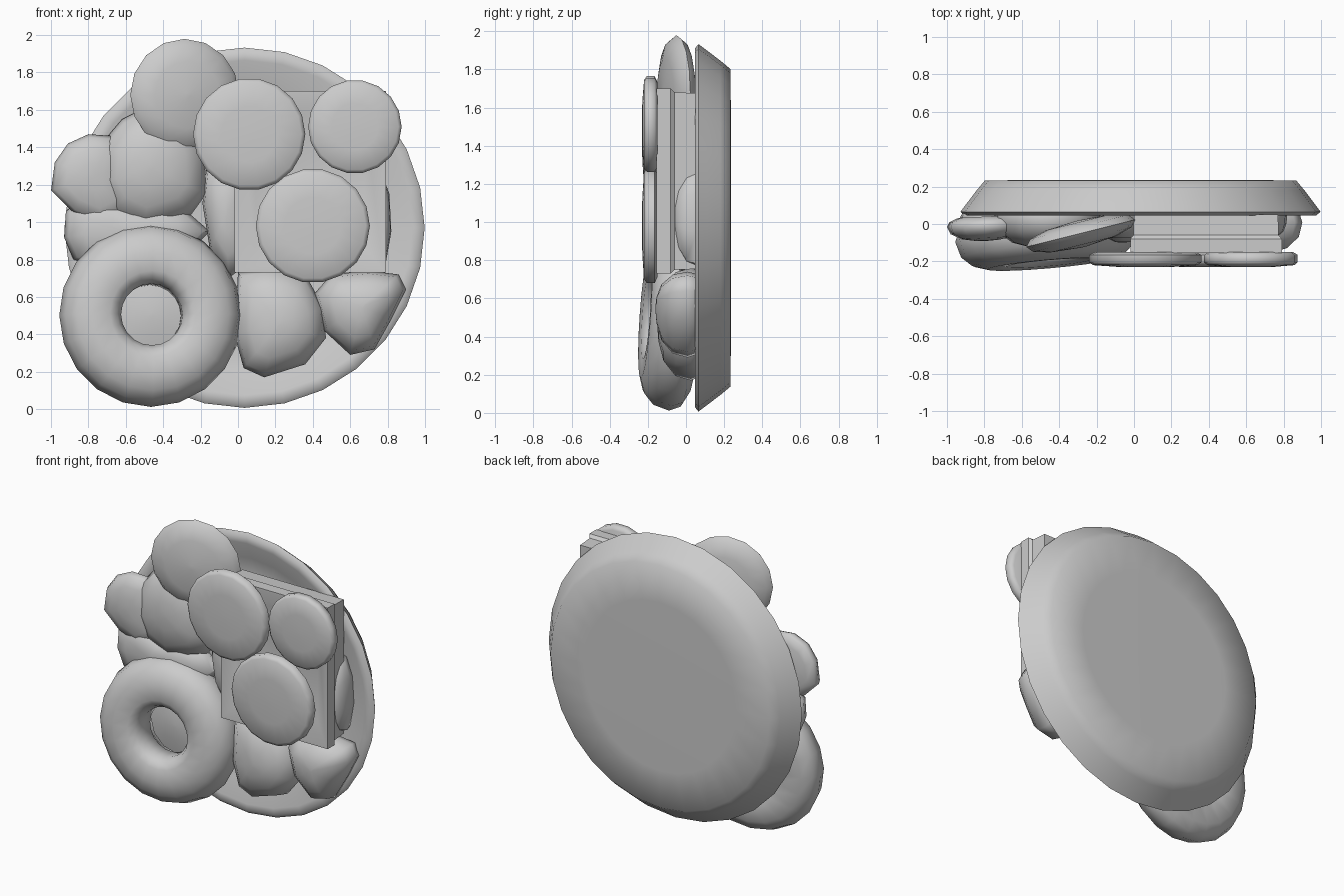
import bpy, bmesh, math
from mathutils import Matrix, Vector


def circle(r, n=20):
    return [(r * math.cos(2 * math.pi * i / n), r * math.sin(2 * math.pi * i / n)) for i in range(n)]


def loft(name, centre, outline, profile, tilt_x=0, tilt_z=0, ring=False, angle=60):
    """Stack scaled copies of an x-z outline along y; profile holds (scale, y)."""
    bm = bmesh.new()
    m = (Matrix.Translation(Vector(centre)) @ Matrix.Rotation(math.radians(tilt_z), 4, 'Z')
         @ Matrix.Rotation(math.radians(tilt_x), 4, 'X'))
    loops = [[bm.verts.new(m @ Vector((x * s, y, z * s))) for x, z in outline] for s, y in profile]
    n = len(outline)
    pairs = list(zip(loops, loops[1:]))
    if ring:
        pairs.append((loops[-1], loops[0]))
    for a, b in pairs:
        for i in range(n):
            j = (i + 1) % n
            bm.faces.new((a[i], a[j], b[j], b[i]))
    if not ring:
        bm.faces.new(loops[0])
        bm.faces.new(loops[-1])
    bmesh.ops.recalc_face_normals(bm, faces=bm.faces)
    me = bpy.data.meshes.new(name)
    bm.to_mesh(me)
    bm.free()
    ob = bpy.data.objects.new(name, me)
    bpy.context.collection.objects.link(ob)
    bpy.ops.object.select_all(action='DESELECT')
    ob.select_set(True)
    bpy.context.view_layer.objects.active = ob
    bpy.ops.object.shade_smooth_by_angle(angle=math.radians(angle))
    return ob


def pillow(name, points, front, back, **kw):
    """Rounded lump with an outline given in world x, z."""
    cx = sum(p[0] for p in points) / len(points)
    cz = sum(p[1] for p in points) / len(points)
    d = back - front
    prof = [(0.7, back), (0.93, back - 0.15 * d), (1, back - 0.35 * d), (0.92, back - 0.65 * d),
            (0.65, front + 0.12 * d), (0.3, front + 0.02 * d), (0.05, front)]
    return loft(name, (cx, 0, cz), [(x - cx, z - cz) for x, z in points], prof, **kw)


# Plate standing on its edge, dish facing the front
loft("plate", (0.035, 0, 0.97), circle(0.963, 28),
     [(0.02, 0.236), (0.6, 0.236), (0.865, 0.232), (0.91, 0.18), (0.965, 0.11), (1, 0.065), (0.975, 0.046),
      (0.93, 0.046), (0.8, 0.10), (0.7, 0.11), (0.02, 0.11)])

# Ring pastry with a broad flat front, leaning against the plate
tube = [(0.19, -0.1), (0.23, -0.125), (0.33, -0.13), (0.41, -0.105), (0.465, -0.055), (0.49, 0.03),
        (0.465, 0.09), (0.4, 0.125), (0.24, 0.125), (0.165, 0.05), (0.165, -0.05)]
loft("ring_pastry", (-0.465, -0.085, 0.503), circle(1, 20), tube, tilt_x=-4, tilt_z=5, ring=True)
# Filling seen through the hole
loft("ring_filling", (-0.465, 0, 0.503), circle(0.2, 12), [(1, 0.04), (1, 0.0), (0.5, -0.02), (0.05, -0.025)])

# Square slab with a recessed front
loft("square_slab", (0.385, 0, 1.215), [(-0.405, -0.485), (0.405, -0.485), (0.405, 0.485), (-0.405, 0.485)],
     [(0.95, 0.05), (0.96, -0.06), (1, -0.08), (1, -0.155), (0.97, -0.155), (0.72, -0.1)], angle=30)

# Three round slices on the slab
for name, x, z, r in (("slice_left", 0.06, 1.47, 0.3), ("slice_right", 0.625, 1.51, 0.25),
                      ("slice_lower", 0.4, 0.98, 0.305)):
    loft(name, (x, 0, z), circle(r, 18),
         [(0.9, -0.15), (1, -0.165), (1, -0.205), (0.93, -0.22), (0.5, -0.229), (0.05, -0.231)])

# Tilted lens-shaped biscuit at the top left
loft("top_biscuit", (-0.285, -0.05, 1.68), circle(0.3, 16),
     [(0.05, 0.07), (0.6, 0.06), (0.9, 0.035), (1, 0), (0.9, -0.035), (0.6, -0.06), (0.05, -0.075)], tilt_z=14)

# Lumps of food on the left
pillow("left_lump", [(-0.75, 1.2), (-0.73, 1.42), (-0.62, 1.55), (-0.48, 1.62), (-0.3, 1.58), (-0.18, 1.4),
                     (-0.17, 1.15), (-0.25, 1.04), (-0.5, 0.96), (-0.68, 1.05)], -0.13, 0.12)
pillow("far_left_lump", [(-1.0, 1.17), (-0.98, 1.32), (-0.91, 1.42), (-0.8, 1.47), (-0.66, 1.46), (-0.58, 1.3),
                         (-0.58, 1.05), (-0.72, 0.98), (-0.88, 1.05)], -0.09, 0.04, tilt_z=3)
pillow("lower_left_lump", [(-0.93, 0.92), (-0.92, 1.06), (-0.8, 1.14), (-0.55, 1.08), (-0.3, 1.08), (-0.15, 0.95),
                           (-0.3, 0.8), (-0.7, 0.75), (-0.88, 0.8)], -0.08, 0.1)
pillow("middle_lump", [(-0.19, 1.1), (-0.17, 1.28), (-0.05, 1.36), (0.08, 1.25), (0.08, 0.8), (-0.05, 0.7),
                       (-0.15, 0.85)], -0.1, 0.12)

# Lumps of food at the bottom right
pillow("bottom_lump", [(-0.02, 0.4), (0.0, 0.73), (0.18, 0.76), (0.36, 0.72), (0.46, 0.54), (0.47, 0.38),
                       (0.36, 0.24), (0.14, 0.17), (0.03, 0.22)], -0.15, 0.12)
pillow("bottom_right_lump", [(0.46, 0.42), (0.41, 0.62), (0.5, 0.72), (0.7, 0.74), (0.86, 0.72), (0.9, 0.64),
                             (0.82, 0.48), (0.73, 0.32), (0.6, 0.29)], -0.16, 0.1)
# Soft edge tucked behind the slab
pillow("right_lump", [(0.7, 0.75), (0.7, 1.3), (0.76, 1.28), (0.81, 1.15), (0.82, 0.95), (0.79, 0.78)], -0.06, 0.12)
